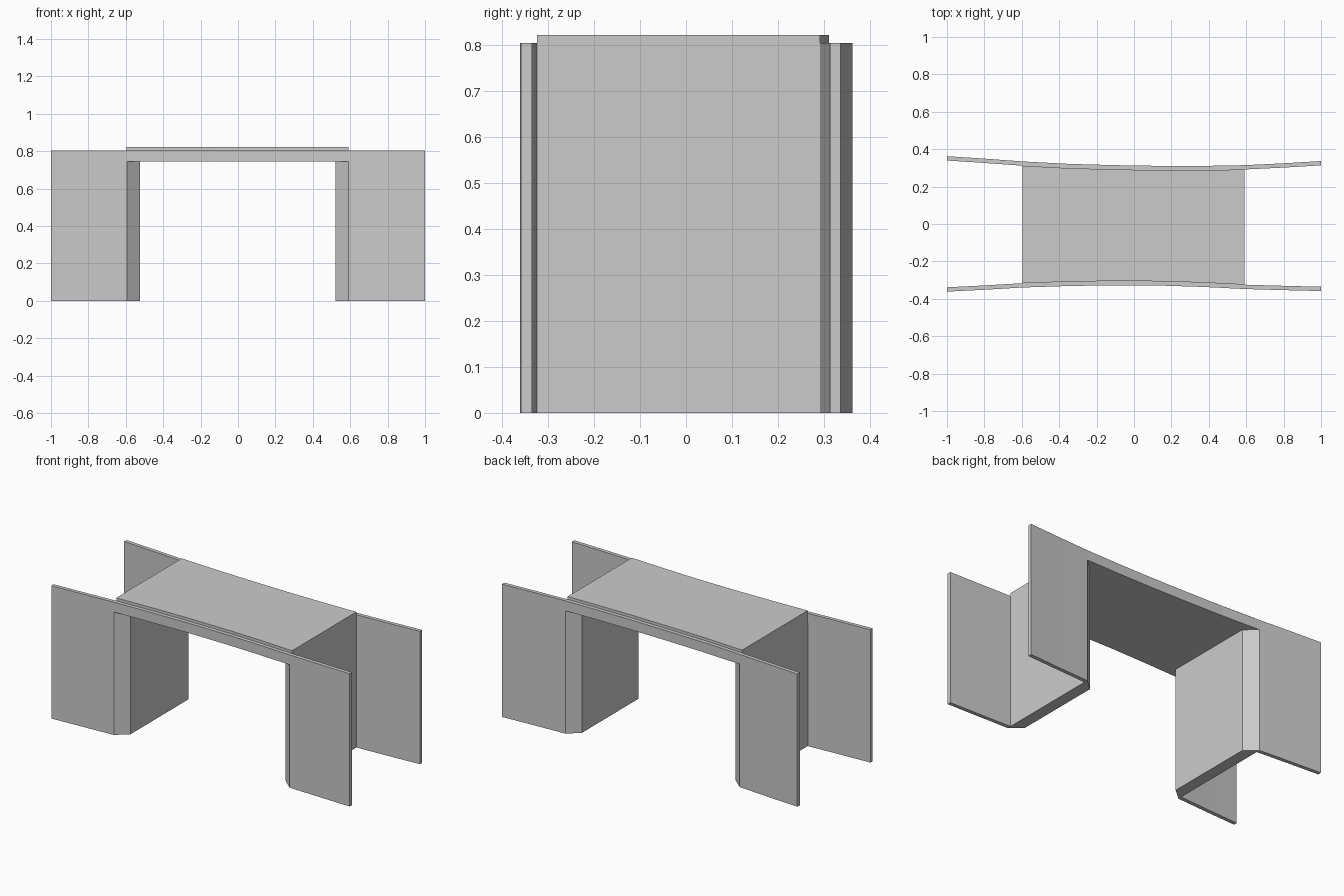
import bpy, bmesh

if "Cube" in bpy.data.objects:
    bpy.data.objects.remove(bpy.data.objects["Cube"])

T = 0.023                                  # parapet wall thickness
SOFFIT, WALL_TOP, DECK_TOP = 0.745, 0.805, 0.822
XL, XR = -0.595, 0.59                      # ends of the span

# wall centrelines in plan (x, y)
FRONT = [(-1, -.350), (-.8, -.340), (XL, -.328), (-.35, -.320), (-.1, -.316),
         (.15, -.318), (.37, -.325), (XR, -.336), (.8, -.342), (1, -.347)]
BACK = [(-1, .351), (-.8, .338), (XL, .323), (-.35, .310), (-.1, .303),
        (.15, .299), (.37, .299), (XR, .303), (.8, .313), (1, .325)]


def make(name, bm):
    bmesh.ops.recalc_face_normals(bm, faces=bm.faces)
    me = bpy.data.meshes.new(name)
    bm.to_mesh(me)
    bm.free()
    ob = bpy.data.objects.new(name, me)
    bpy.context.collection.objects.link(ob)
    return ob


def prism(name, plan, z0, z1):
    bm = bmesh.new()
    face = bm.faces.new([bm.verts.new((x, y, z0)) for x, y in plan])
    top = bmesh.ops.extrude_face_region(bm, geom=[face], use_keep_orig=True)
    verts = [g for g in top["geom"] if isinstance(g, bmesh.types.BMVert)]
    bmesh.ops.translate(bm, vec=(0, 0, z1 - z0), verts=verts)
    return make(name, bm)


def wall(name, line):
    # vertical sheet with the opening left out, then thickened
    bm = bmesh.new()
    rows = [[bm.verts.new((x, y, z)) for x, y in line] for z in (0, SOFFIT, WALL_TOP)]
    for r in range(2):
        for i in range(len(line) - 1):
            mid = (line[i][0] + line[i + 1][0]) / 2
            if r == 0 and XL < mid < XR:
                continue
            bm.faces.new((rows[r][i], rows[r][i + 1], rows[r + 1][i + 1], rows[r + 1][i]))
    loose = [v for v in bm.verts if not v.link_faces]
    bmesh.ops.delete(bm, geom=loose, context='VERTS')
    ob = make(name, bm)
    mod = ob.modifiers.new("thickness", 'SOLIDIFY')
    mod.thickness = T
    mod.offset = 0
    mod.use_even_offset = True
    return ob


# curved side walls with wings
wall("front_wall", FRONT)
wall("back_wall", BACK)

# deck fitted between the walls
front_edge = [(x, y + T / 2) for x, y in FRONT if XL <= x <= XR]
back_edge = [(x, y - T / 2) for x, y in BACK if XL <= x <= XR]
prism("deck", front_edge + back_edge[::-1], SOFFIT, DECK_TOP)

# abutments with chamfered inner corners
for name, k, s in (("left_abutment", 0, 1), ("right_abutment", -1, -1)):
    (x, yf), (_, yb) = front_edge[k], back_edge[k]
    yf, yb = yf - T, yb + T                # run through to the outer wall faces
    xi = x + 0.07 * s
    prism(name, [(x, yf), (xi, yf + 0.06), (xi, yb - 0.06), (x, yb)], 0, SOFFIT)
